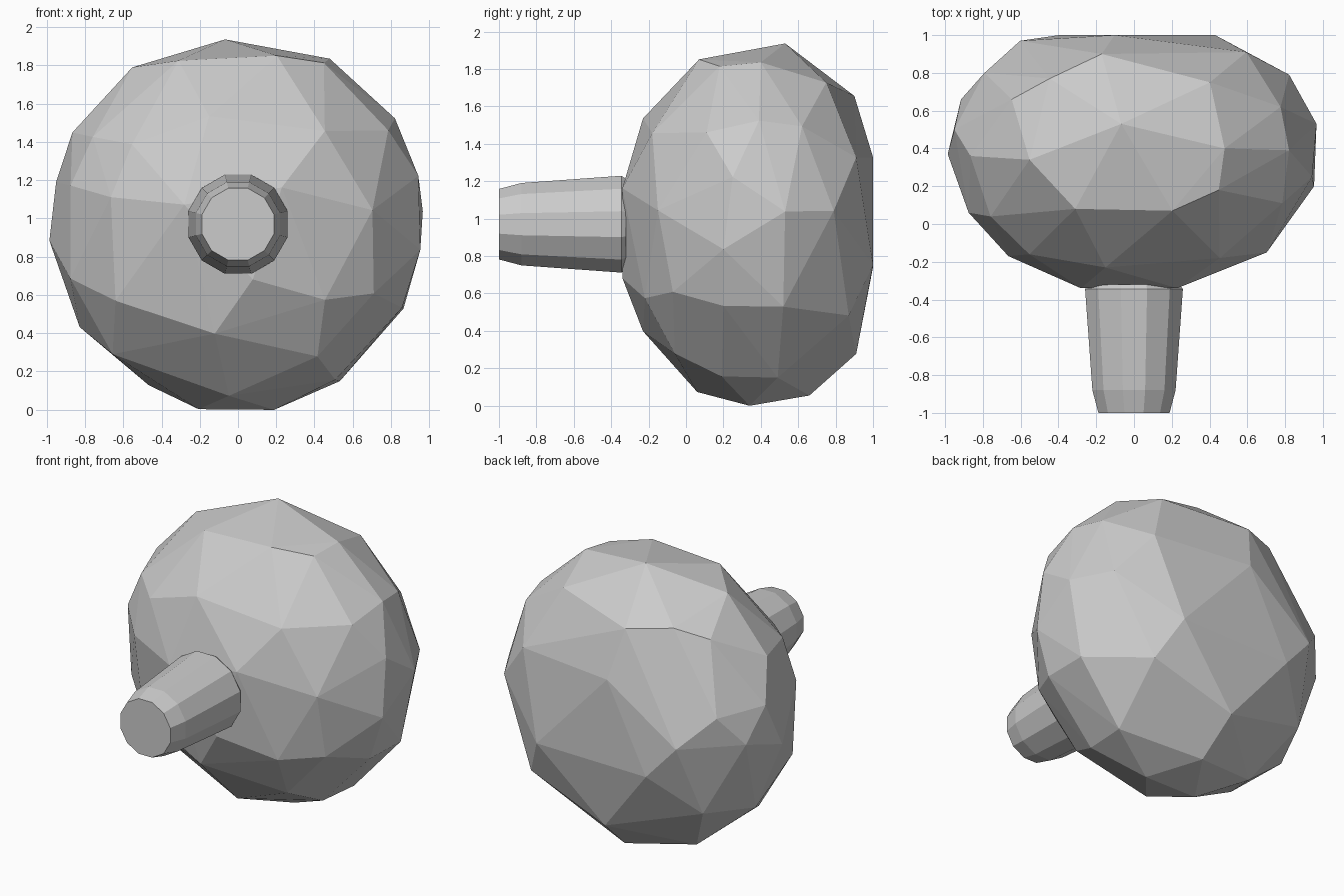
import bpy, bmesh, math

cube = bpy.data.objects.get("Cube")
if cube:
    bpy.data.objects.remove(cube, do_unlink=True)

# Single neutral grey
grey = bpy.data.materials.new("plain_grey")
grey.use_nodes = True
colour = (0.6, 0.6, 0.6, 1.0)
grey.diffuse_color = colour
grey.node_tree.nodes["Principled BSDF"].inputs["Base Color"].default_value = colour

AXIS_HEIGHT = 0.97


def around_axis(angle, radius, y):
    """Point at an angle (degrees, from +x towards +z) around the front-back axis."""
    turn = math.radians(angle)
    return (radius * math.cos(turn), y, AXIS_HEIGHT + radius * math.sin(turn))


def make_object(name, bm):
    bmesh.ops.recalc_face_normals(bm, faces=bm.faces)
    mesh = bpy.data.meshes.new(name)
    bm.to_mesh(mesh)
    bm.free()
    mesh.materials.append(grey)
    obj = bpy.data.objects.new(name, mesh)
    bpy.context.collection.objects.link(obj)
    return obj


# Head: uneven facets wrapped over a squashed ball, with a flat back.
# Each facet corner is (angle around the axis, distance along it).
RADIUS, HALF_DEPTH, MIDDLE, BACK = 0.99, 0.75, 0.375, 1.0

front_corners = [(40, -.34), (160, -.34), (285, -.34), (6, -.15), (47, -.18),
                 (105, -.23), (143, -.16), (168, -.17), (212, -.11),
                 (258, -.23), (301, -.06), (319, -.22), (333, -.07)]
front_shoulder = [(352, .2), (15, .25), (32, .11), (62, .18), (77, .07),
                  (110, .08), (149, .04), (167, .06), (198, .1),
                  (226, .15), (267, .06), (302, .19), (333, .2)]
widest_band = [(4, .53), (34, .39), (61, .4), (94, .53), (124, .34),
               (151, .36), (167, .5), (185, .37), (213, .43), (241, .55),
               (258, .34), (281, .34), (303, .49), (333, .52)]
back_shoulder = [(5, .79), (34, .62), (62, .75), (122, .77), (135, .66),
                 (166, .8), (180, .66), (216, .78), (270, .66)]
back_corners = [(31, .91), (104, .9), (180, .97), (268, .91), (319, .87),
                (106, 1.07), (210, 1.04), (333, 1.03)]

bm = bmesh.new()
for band in (front_corners, front_shoulder, widest_band, back_shoulder, back_corners):
    for angle, y in band:
        radius = RADIUS * math.sqrt(1 - ((y - MIDDLE) / HALF_DEPTH) ** 2)
        bm.verts.new(around_axis(angle, radius, min(y, BACK)))
hull = bmesh.ops.convex_hull(bm, input=bm.verts)
unused = {v for v in hull["geom_interior"] if isinstance(v, bmesh.types.BMVert)}
bmesh.ops.delete(bm, geom=list(unused), context='VERTS')
make_object("faceted_head", bm)

# Tapered stem: rings of (y, radius) skinned front to back, with flat caps
SIDES = 12
profile = [(-0.32, 0.25), (-0.345, 0.268), (-0.88, 0.228), (-1.0, 0.195)]
bm = bmesh.new()
rings = [[bm.verts.new(around_axis(360 * (i + 0.5) / SIDES, radius, y))
          for i in range(SIDES)] for y, radius in profile]
for near, far in zip(rings, rings[1:]):
    for i in range(SIDES):
        j = (i + 1) % SIDES
        bm.faces.new((near[i], near[j], far[j], far[i]))
bm.faces.new(rings[0])
bm.faces.new(rings[-1])
make_object("tapered_stem", bm)
